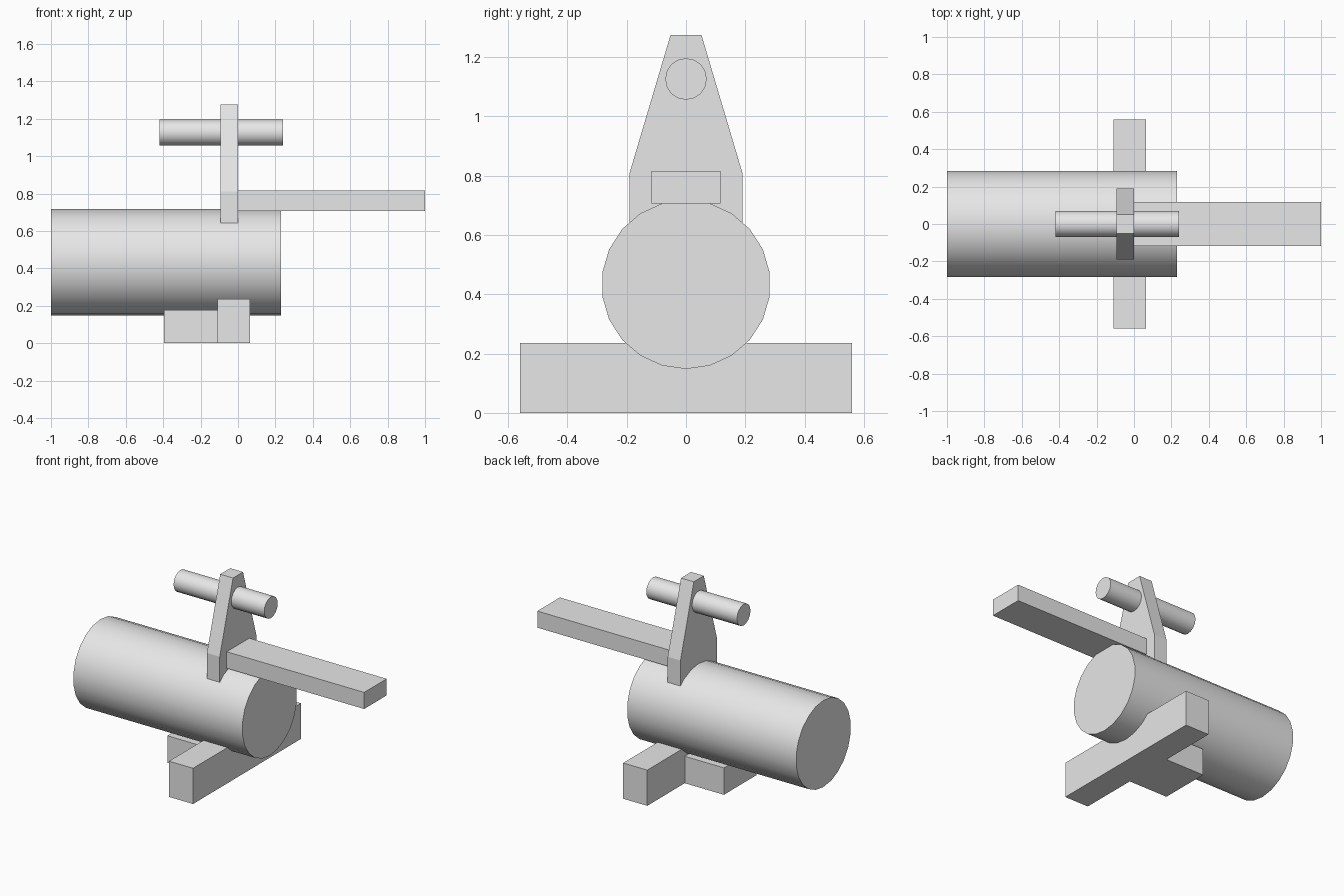
import bpy
import math
import bmesh
from mathutils import Matrix

cube = bpy.data.objects.get("Cube")
if cube:
    bpy.data.objects.remove(cube, do_unlink=True)

# Single light grey material
GREY = (0.8, 0.8, 0.8, 1)
grey = bpy.data.materials.new("light grey")
grey.use_nodes = True
grey.diffuse_color = GREY
grey.node_tree.nodes["Principled BSDF"].inputs["Base Color"].default_value = GREY


def add_object(name, bm):
    bmesh.ops.recalc_face_normals(bm, faces=bm.faces)
    mesh = bpy.data.meshes.new(name)
    bm.to_mesh(mesh)
    bm.free()
    mesh.materials.append(grey)
    obj = bpy.data.objects.new(name, mesh)
    bpy.context.collection.objects.link(obj)
    return obj


def extrude_x(name, profile, x0, x1):
    """Solid with a (y, z) outline running from x0 to x1."""
    bm = bmesh.new()
    face = bm.faces.new([bm.verts.new((x0, y, z)) for y, z in profile])
    new = bmesh.ops.extrude_face_region(bm, geom=[face])["geom"]
    verts = [g for g in new if isinstance(g, bmesh.types.BMVert)]
    bmesh.ops.translate(bm, verts=verts, vec=(x1 - x0, 0, 0))
    return add_object(name, bm)


def block(name, x0, x1, half_y, z0, z1):
    outline = [(-half_y, z0), (half_y, z0), (half_y, z1), (-half_y, z1)]
    return extrude_x(name, outline, x0, x1)


def cylinder(name, x0, x1, z, radius, sides):
    step = 2 * math.pi / sides
    outline = [(radius * math.sin(i * step), z + radius * math.cos(i * step))
               for i in range(sides)]
    obj = extrude_x(name, outline, x0, x1)
    bpy.ops.object.select_all(action="DESELECT")
    obj.select_set(True)
    bpy.context.view_layer.objects.active = obj
    bpy.ops.object.shade_smooth_by_angle(angle=math.radians(35))
    return obj


# Main drum and its feet
cylinder("main_drum", -1.0, 0.23, 0.433, 0.285, 22)
block("cross_foot", -0.11, 0.065, 0.56, 0, 0.235)
block("rear_foot", -0.395, -0.11, 0.17, 0, 0.177)

# Tapered upright seated in the drum
half = [(0.19, 0.60), (0.19, 0.81), (0.052, 1.275)]
extrude_x("upright_bracket", half + [(-y, z) for y, z in reversed(half)], -0.093, 0)

# Plank and cross rod carried by the upright
block("plank", 0, 1.0, 0.117, 0.706, 0.815)
cylinder("upper_rod", -0.42, 0.24, 1.126, 0.07, 16)
